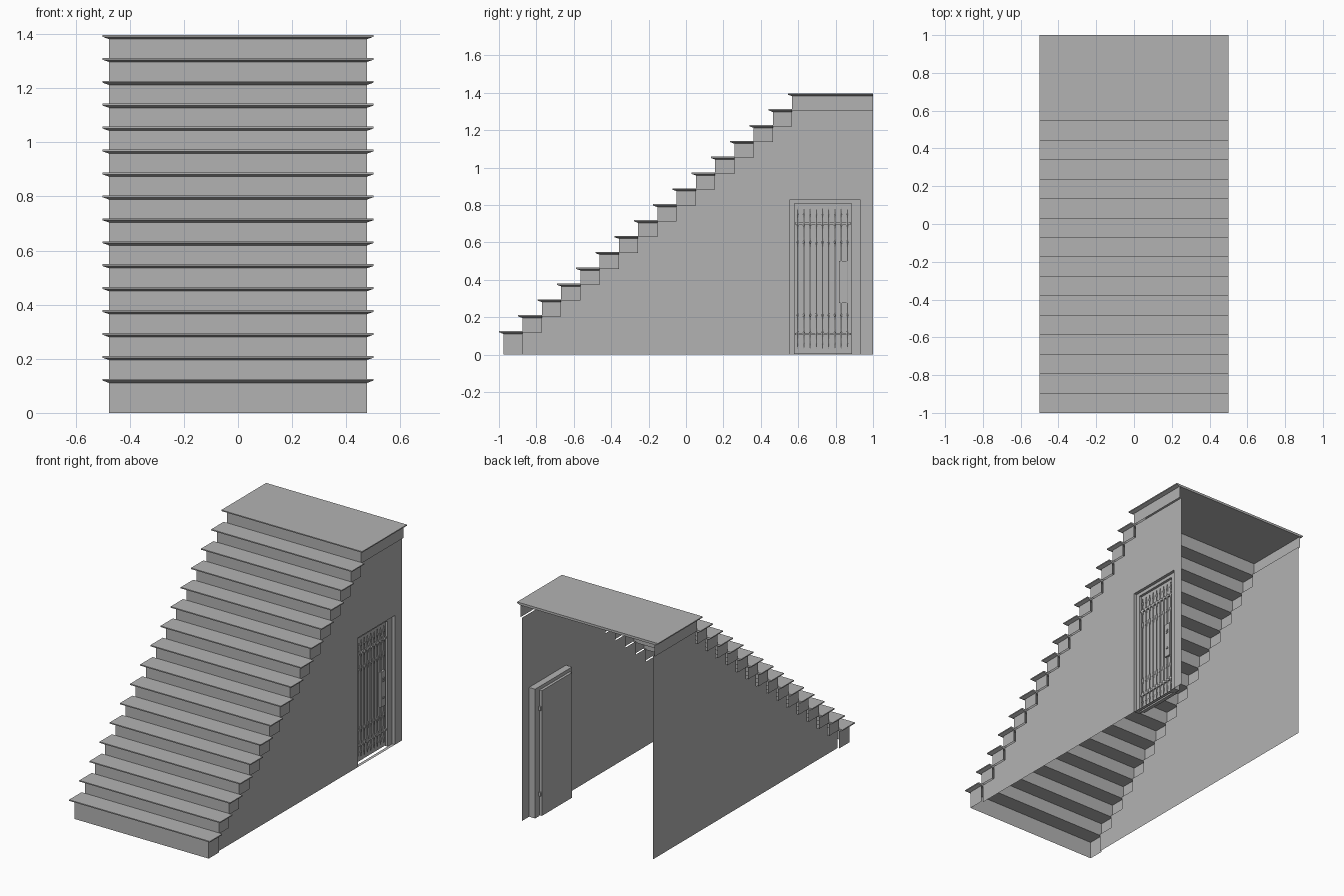
import bpy, bmesh, math
from mathutils import Vector

cube = bpy.data.objects.get("Cube")
if cube:
    bpy.data.objects.remove(cube)

grey = bpy.data.materials.new("plain grey")
grey.use_nodes = True
COL = (0.45, 0.45, 0.45, 1)
grey.diffuse_color = COL
grey.node_tree.nodes["Principled BSDF"].inputs["Base Color"].default_value = COL

STEPS, RISE, GOING = 16, 0.0847, 0.103
FIRST_TOP, NOSING = 0.126, 0.023
HALF = 0.476                # half width of the step boxes
WALL = HALF - 0.012         # side walls sit slightly inside
DOOR_Y0, DOOR_Y1, DOOR_Z = 0.555, 0.93, 0.83


def top(k):
    return FIRST_TOP + RISE * k


def riser_y(k):
    return -1 + NOSING + GOING * k if k < STEPS else 1.0


def finish(name, bm, solid=True):
    if solid:
        bmesh.ops.recalc_face_normals(bm, faces=bm.faces)
    me = bpy.data.meshes.new(name)
    bm.to_mesh(me)
    bm.free()
    me.materials.append(grey)
    ob = bpy.data.objects.new(name, me)
    bpy.context.collection.objects.link(ob)
    return ob


def face(bm, pts):
    return bm.faces.new([bm.verts.new(p) for p in pts])


def box(bm, x0, x1, y0, y1, z0, z1):
    r = bmesh.ops.create_cube(bm, size=1)
    for v in r["verts"]:
        v.co = Vector(((x0 + x1) / 2 + v.co.x * (x1 - x0),
                       (y0 + y1) / 2 + v.co.y * (y1 - y0),
                       (z0 + z1) / 2 + v.co.z * (z1 - z0)))


def lathe(bm, profile, x, y, sides=6):
    # upright turned bar from (radius, height) pairs
    rings = []
    for r, z in profile:
        rings.append([bm.verts.new((x + r * math.cos(math.tau * i / sides),
                                    y + r * math.sin(math.tau * i / sides), z))
                      for i in range(sides)])
    for a, b in zip(rings, rings[1:]):
        for i in range(sides):
            j = (i + 1) % sides
            bm.faces.new((a[i], a[j], b[j], b[i]))
    bm.faces.new(rings[0])
    bm.faces.new(rings[-1])


# Treads: thin slabs with a chamfered underside on the front and sides
bm = bmesh.new()
for k in range(STEPS):
    t, back = top(k), riser_y(k + 1)
    rings = []
    for inset, z in ((0, t), (0, t - 0.007), (NOSING, t - 0.015)):
        w, f = 0.5 - inset, riser_y(k) - NOSING + inset
        rings.append([bm.verts.new(p) for p in
                      ((-w, f, z), (w, f, z), (w, back, z), (-w, back, z))])
    for a, b in zip(rings, rings[1:]):
        for i in range(4):
            j = (i + 1) % 4
            bm.faces.new((a[i], a[j], b[j], b[i]))
    bm.faces.new(rings[0])
    bm.faces.new(rings[-1])
finish("treads", bm)

# Risers with short side returns, open underneath
bm = bmesh.new()
for k in range(STEPS):
    lo, hi = (top(k - 1) - 0.007 if k else 0), top(k) - 0.012
    f, b = riser_y(k), riser_y(k + 1)
    path = ((-HALF, b), (-HALF, f), (HALF, f), (HALF, b))
    for p, q in zip(path, path[1:]):
        face(bm, [(*p, lo), (*q, lo), (*q, hi), (*p, hi)])
finish("risers", bm, False)

# Stepped side walls; the left one has a doorway
for name, x, door in (("left_wall", WALL, True), ("right_wall", -WALL, False)):
    outline = []
    if door:
        outline += [(DOOR_Y0, 0), (DOOR_Y0, DOOR_Z), (DOOR_Y1, DOOR_Z), (DOOR_Y1, 0)]
    outline += [(1, 0)]
    for k in reversed(range(1, STEPS)):
        z = top(k - 1) - 0.007
        outline += [(riser_y(k + 1), z), (riser_y(k), z)]
    outline.append((riser_y(1), 0))
    bm = bmesh.new()
    wall = face(bm, [(x, y, z) for y, z in outline])
    wall.normal_update()
    if wall.normal.x * x < 0:
        wall.normal_flip()
    bmesh.ops.triangulate(bm, faces=[wall])
    finish(name, bm, False)

# Door frame: reveal around the opening, then posts and lintel set back
bm = bmesh.new()
outer, inner = WALL - 0.02, WALL - 0.043
L0, L1, LZ = 0.58, 0.885, 0.808
box(bm, inner, outer, DOOR_Y0, L0, 0, DOOR_Z)
box(bm, inner, outer, L1, DOOR_Y1, 0, DOOR_Z)
box(bm, inner, outer, L0, L1, LZ, DOOR_Z)
finish("door_frame", bm)

bm = bmesh.new()
rim = [(DOOR_Y0, 0), (DOOR_Y0, DOOR_Z), (DOOR_Y1, DOOR_Z), (DOOR_Y1, 0)]
for (ya, za), (yb, zb) in zip(rim, rim[1:] + rim[:1]):
    face(bm, [(WALL, ya, za), (WALL, yb, zb), (outer, yb, zb), (outer, ya, za)])
finish("door_reveal", bm, False)

# Door leaf
LEAF = WALL - 0.036
bm = bmesh.new()
box(bm, WALL - 0.06, LEAF, L0, L1, 0.004, LZ)
finish("door_leaf", bm)

# Hinges on the inner edge
bm = bmesh.new()
for z in (0.13, 0.68):
    box(bm, WALL - 0.056, WALL - 0.04, L1, L1 + 0.008, z, z + 0.025)
finish("hinges", bm)

# Ornamental bars with turned knots and spear tips
profile = [(0.001, 0.03), (0.006, 0.06), (0.003, 0.08)]
for z in (0.115, 0.21, 0.60, 0.695):
    profile += [(0.004, z - 0.025), (0.008, z), (0.004, z + 0.025)]
profile += [(0.003, 0.73), (0.007, 0.75), (0.001, 0.785)]
bm = bmesh.new()
for i in range(9):
    lathe(bm, profile, LEAF + 0.005, 0.597 + 0.0332 * i)
finish("door_bars", bm)

# Cross rails
bm = bmesh.new()
for z in (0.11, 0.70):
    box(bm, LEAF, LEAF + 0.009, L0 + 0.003, L1 - 0.003, z - 0.006, z + 0.006)
finish("door_rails", bm)

# Lock plate with knobs
bm = bmesh.new()
box(bm, LEAF, LEAF + 0.015, 0.818, 0.864, 0.275, 0.50)
for z in (0.33, 0.44, 0.455):
    box(bm, LEAF + 0.015, LEAF + 0.02, 0.834, 0.848, z - 0.005, z + 0.005)
finish("lock_plate", bm)
